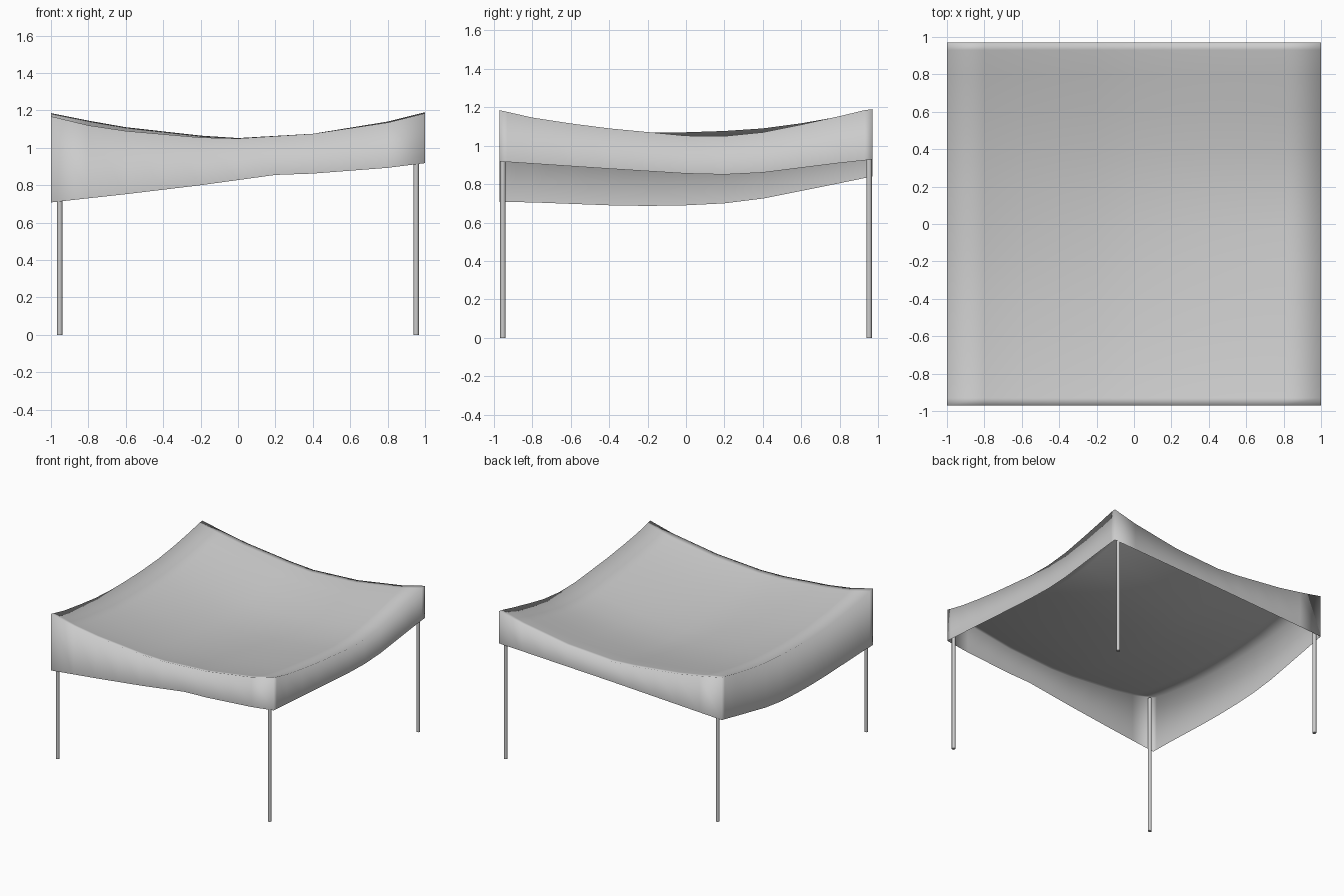
import bpy, bmesh

cube = bpy.data.objects.get("Cube")
if cube:
    bpy.data.objects.remove(cube, do_unlink=True)

# One flat grey for cloth and poles
GREY = (0.6, 0.6, 0.6, 1)
mat = bpy.data.materials.new("light_grey")
mat.use_nodes = True
mat.diffuse_color = GREY
mat.node_tree.nodes["Principled BSDF"].inputs["Base Color"].default_value = GREY

HX, HY = 1.0, 0.97


def along(profile, t):
    """Height at t on a list of (position, height) points."""
    for (a, za), (b, zb) in zip(profile, profile[1:]):
        if t <= b:
            return za + (zb - za) * (t - a) / (b - a)
    return profile[-1][1]


def make_object(name, bm):
    mesh = bpy.data.meshes.new(name)
    bm.to_mesh(mesh)
    bm.free()
    mesh.materials.append(mat)
    for p in mesh.polygons:
        p.use_smooth = True
    obj = bpy.data.objects.new(name, mesh)
    bpy.context.collection.objects.link(obj)
    return obj


# Upper rim and hanging hem, side by side
rim = {
    "front": [(-1, 1.168), (-.8, 1.12), (-.6, 1.09), (-.2, 1.055), (0, 1.05),
              (.4, 1.075), (.8, 1.135), (1, 1.185)],
    "back": [(-1, 1.185), (-.8, 1.145), (-.6, 1.11), (-.2, 1.065), (0, 1.052),
             (.4, 1.075), (.8, 1.14), (1, 1.19)],
    "left": [(-HY, 1.185), (-.75, 1.135), (-.4, 1.09), (0, 1.052), (.2, 1.05),
             (.4, 1.07), (.7, 1.13), (.93, 1.185), (HY, 1.19)],
    "right": [(-HY, 1.168), (-.75, 1.12), (-.4, 1.08), (-.2, 1.07), (.1, 1.07),
              (.4, 1.09), (.7, 1.13), (.93, 1.18), (HY, 1.185)],
}
hem = {
    "front": [(-1, .708), (-.6, .752), (-.2, .80), (.2, .855), (.4, .862),
              (.8, .893), (1, .918)],
    "back": [(-1, .84), (0, .888), (1, .928)],
    "left": [(-HY, .918), (-.4, .88), (0, .855), (.2, .85), (.4, .86),
             (.8, .91), (HY, .928)],
    "right": [(-HY, .708), (-.8, .705), (-.4, .69), (-.1, .685), (.2, .70),
              (.4, .725), (.8, .805), (HY, .84)],
}


def roof_height(x, y):
    """Sagging sheet stretched between the four rim curves."""
    u, v = (x + HX) / (2 * HX), (y + HY) / (2 * HY)
    f, b, l, r = rim["front"], rim["back"], rim["left"], rim["right"]
    edges = ((1 - v) * along(f, x) + v * along(b, x)
             + (1 - u) * along(r, y) + u * along(l, y))
    corners = ((1 - v) * ((1 - u) * f[0][1] + u * f[-1][1])
               + v * ((1 - u) * b[0][1] + u * b[-1][1]))
    return edges - corners


# Canopy: sagging roof with a skirt on every side
xs = [i / 5 for i in range(-5, 6)]
ys = [-HY, -.93] + [i / 5 for i in range(-4, 5)] + [.93, HY]
bm = bmesh.new()
top = [[bm.verts.new((x, y, roof_height(x, y))) for x in xs] for y in ys]
for lower, upper in zip(top, top[1:]):
    for i in range(len(xs) - 1):
        bm.faces.new((lower[i], lower[i + 1], upper[i + 1], upper[i]))

border = ([(v, "front") for v in top[0][:-1]]
          + [(row[-1], "left") for row in top[:-1]]
          + [(v, "back") for v in top[-1][:0:-1]]
          + [(row[0], "right") for row in top[:0:-1]])
drop = []
for v, side in border:
    t = v.co.x if side in ("front", "back") else v.co.y
    drop.append(bm.verts.new((v.co.x, v.co.y, along(hem[side], t))))
for i in range(len(border)):
    bm.faces.new((border[i - 1][0], drop[i - 1], drop[i], border[i][0]))
bmesh.ops.recalc_face_normals(bm, faces=bm.faces)
make_object("canopy", bm)

# Four slim poles standing inside the corners
POLE_TOP = 1.14
for y, end in ((-.953, "front"), (.953, "back")):
    for x, side in ((-.953, "right"), (.953, "left")):
        bm = bmesh.new()
        bmesh.ops.create_cone(bm, cap_ends=True, segments=8, radius1=.0145,
                              radius2=.0145, depth=POLE_TOP)
        bmesh.ops.translate(bm, verts=bm.verts, vec=(x, y, POLE_TOP / 2))
        pole = make_object(f"{end}_{side}_pole", bm)
        for p in pole.data.polygons:
            p.use_smooth = len(p.vertices) == 4
